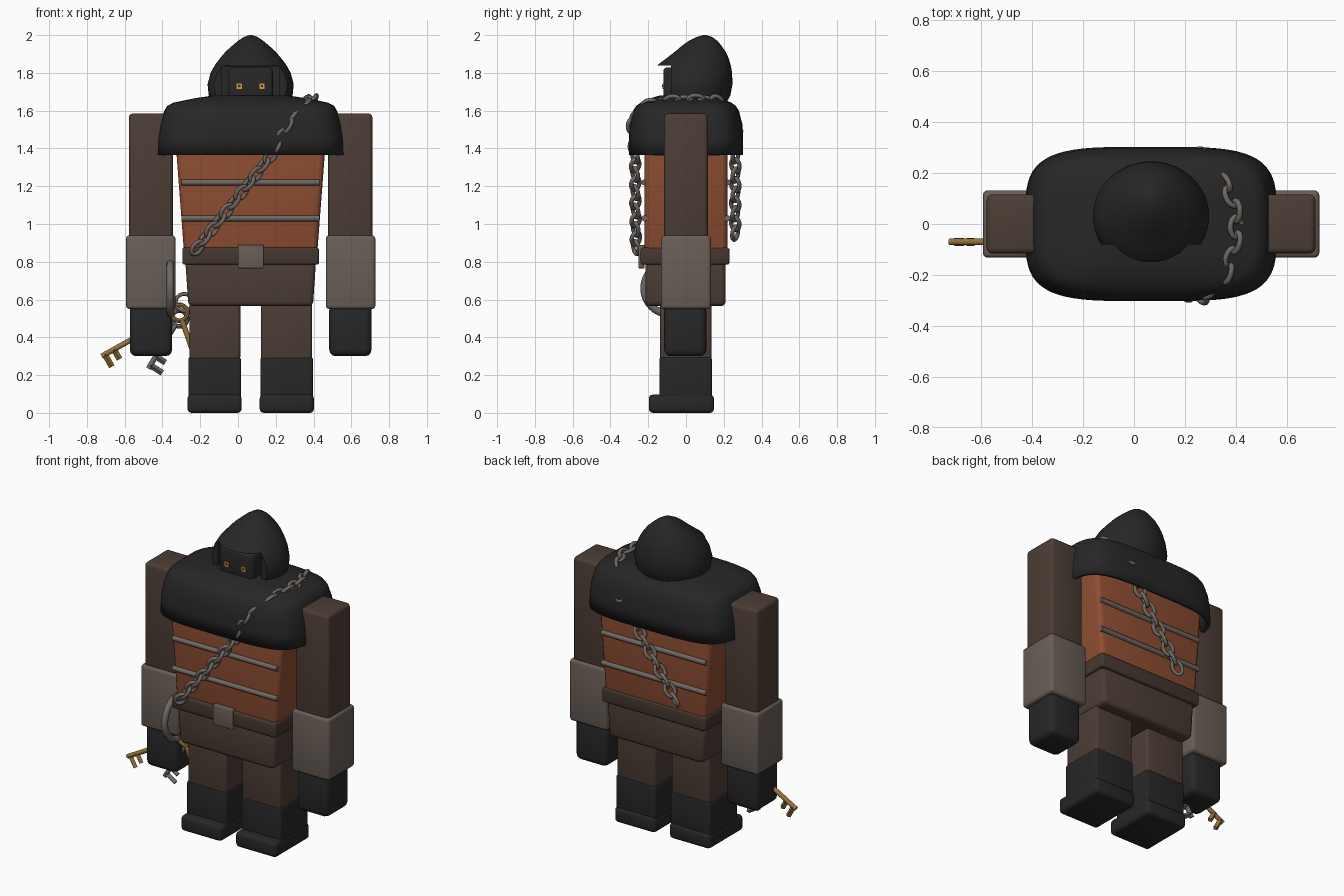
import bpy, bmesh
from math import cos, sin, pi, radians, copysign
from mathutils import Vector, Matrix

if "Cube" in bpy.data.objects:
    bpy.data.objects.remove(bpy.data.objects["Cube"])

CX = 0.067  # body centre line


def material(name, rgb):
    m = bpy.data.materials.new(name)
    m.use_nodes = True
    m.diffuse_color = (*rgb, 1)
    m.node_tree.nodes["Principled BSDF"].inputs["Base Color"].default_value = (*rgb, 1)
    return m


black = material("black cloth", (0.02, 0.02, 0.02))
brown = material("brown leather", (0.073, 0.047, 0.036))
belt_brown = material("dark belt leather", (0.058, 0.038, 0.029))
rust = material("rust tunic", (0.27, 0.075, 0.032))
grey = material("grey leather", (0.14, 0.112, 0.095))
iron = material("iron", (0.16, 0.138, 0.122))
gold = material("gold", (0.31, 0.175, 0.045))
amber = material("amber eyes", (0.68, 0.32, 0.04))


def finish(name, bm, mat, angle=40):
    bmesh.ops.recalc_face_normals(bm, faces=bm.faces)
    mesh = bpy.data.meshes.new(name)
    bm.to_mesh(mesh)
    bm.free()
    ob = bpy.data.objects.new(name, mesh)
    bpy.context.collection.objects.link(ob)
    mesh.materials.append(mat)
    smooth(ob, angle)
    return ob


def smooth(ob, angle):
    bpy.ops.object.select_all(action='DESELECT')
    ob.select_set(True)
    bpy.context.view_layer.objects.active = ob
    bpy.ops.object.shade_smooth_by_angle(angle=radians(angle))


def box(name, xs, ys, zs, mat, bevel=0.0, taper=1.0):
    """Bevelled box; taper scales the width of the bottom end."""
    bm = bmesh.new()
    bmesh.ops.create_cube(bm, size=1)
    mid = [sum(r) / 2 for r in (xs, ys, zs)]
    for v in bm.verts:
        k = taper if v.co.z < 0 else 1
        v.co = (mid[0] + v.co.x * k * (xs[1] - xs[0]),
                mid[1] + v.co.y * (ys[1] - ys[0]),
                mid[2] + v.co.z * (zs[1] - zs[0]))
    if bevel:
        bmesh.ops.bevel(bm, geom=bm.edges[:], offset=bevel, segments=3,
                        profile=0.5, affect='EDGES')
    return finish(name, bm, mat)


def add_rod(bm, a, b, r, sides=10):
    a, b = Vector(a), Vector(b)
    turn = (b - a).to_track_quat('Z', 'Y').to_matrix().to_4x4()
    bmesh.ops.create_cone(bm, cap_ends=True, segments=sides, radius1=r, radius2=r,
                          depth=(b - a).length,
                          matrix=Matrix.Translation((a + b) / 2) @ turn)


def add_ring(bm, mat, R, r, stretch=1.0, n=18, m=8):
    """Torus around local Z, stretched along local X."""
    rows = []
    for i in range(n):
        a = 2 * pi * i / n
        centre = Vector((R * stretch * cos(a), R * sin(a), 0))
        out = Vector((cos(a), sin(a), 0))
        rows.append([bm.verts.new(mat @ (centre + out * r * cos(2 * pi * j / m)
                                         + Vector((0, 0, r * sin(2 * pi * j / m)))))
                     for j in range(m)])
    for i in range(n):
        p, q = rows[i], rows[(i + 1) % n]
        for j in range(m):
            k = (j + 1) % m
            bm.faces.new((p[j], q[j], q[k], p[k]))


def loft(bm, rings, power, n=48, cap_bottom=True, cap_top=True):
    """Rings of (z, half width, front y, back y), as superellipses."""
    rows = []
    for z, hx, front, back in rings:
        row = []
        for i in range(n):
            a = 2 * pi * i / n
            c, s = (copysign(abs(f) ** (2 / power), f) for f in (cos(a), sin(a)))
            row.append(bm.verts.new((CX + hx * c, (front + back) / 2 + (back - front) / 2 * s, z)))
        rows.append(row)
    for p, q in zip(rows, rows[1:]):
        for i in range(n):
            k = (i + 1) % n
            bm.faces.new((p[i], p[k], q[k], q[i]))
    if cap_bottom:
        bm.faces.new(rows[0])
    if cap_top:
        bm.faces.new(rows[-1])


# Torso, hips and belt
box("tunic", (CX - 0.41, CX + 0.41), (-0.22, 0.22), (0.82, 1.6), rust, 0.03, 0.855)
box("hips", (CX - 0.347, CX + 0.347), (-0.215, 0.21), (0.565, 0.82), brown, 0.025, 0.95)
box("belt", (CX - 0.362, CX + 0.362), (-0.24, 0.23), (0.785, 0.875), belt_brown, 0.012)
box("belt_buckle", (CX - 0.068, CX + 0.068), (-0.252, -0.22), (0.765, 0.89), grey, 0.005)

# Limbs, mirrored about the centre line
for side, s in (("left", 1), ("right", -1)):
    def span(inner, outer):
        return sorted((CX + s * inner, CX + s * outer))
    box(side + "_sleeve", span(0.41, 0.645), (-0.116, 0.116), (0.88, 1.585), brown, 0.022)
    box(side + "_bracer", span(0.398, 0.66), (-0.132, 0.132), (0.55, 0.94), grey, 0.018)
    box(side + "_hand", span(0.416, 0.64), (-0.116, 0.108), (0.3, 0.58), black, 0.035)
    box(side + "_leg", span(0.055, 0.325), (-0.138, 0.135), (0.28, 0.65), brown, 0.015)
    box(side + "_boot", span(0.052, 0.33), (-0.14, 0.137), (0.05, 0.295), black, 0.012)
    box(side + "_foot", span(0.048, 0.335), (-0.197, 0.148), (0, 0.097), black, 0.022)

# Metal bands across chest and back
bm = bmesh.new()
for z in (1.03, 1.22):
    for y in (-0.22, 0.22):
        add_rod(bm, (CX - 0.365, y, z), (CX + 0.365, y, z), 0.016)
finish("tunic_bands", bm, iron)

# Shoulder mantle, open underneath
bm = bmesh.new()
loft(bm, [(1.365, 0.494, -0.303, 0.303), (1.45, 0.49, -0.303, 0.303),
          (1.53, 0.478, -0.298, 0.298), (1.6, 0.457, -0.28, 0.28),
          (1.625, 0.442, -0.264, 0.264), (1.642, 0.41, -0.24, 0.24),
          (1.665, 0.3, -0.19, 0.19), (1.68, 0.2, -0.14, 0.14)], 4, 64, cap_bottom=False)
mantle = finish("shoulder_mantle", bm, black, 50)
mod = mantle.modifiers.new("thickness", 'SOLIDIFY')
mod.thickness = 0.025
mod.offset = -1

# Hood with a pointed brim and a face opening
bm = bmesh.new()
loft(bm, [(1.6, 0.19, -0.13, 0.19), (1.68, 0.222, -0.17, 0.235),
          (1.74, 0.228, -0.185, 0.246), (1.8, 0.212, -0.175, 0.244),
          (1.845, 0.187, -0.147, 0.236), (1.88, 0.16, -0.1, 0.225),
          (1.915, 0.13, -0.055, 0.208), (1.945, 0.096, -0.02, 0.187),
          (1.97, 0.066, 0.015, 0.166), (1.99, 0.036, 0.055, 0.138),
          (2.0, 0.008, 0.09, 0.108)], 2)
hood = finish("hood", bm, black)
for label, xs, ys, zs in (("front", (-0.5, 0.6), (-0.5, -0.08), (1.5, 1.84)),
                          ("hollow", (CX - 0.152, CX + 0.152), (-0.5, 0.02), (1.55, 1.835))):
    cutter = box("hood_cutter_" + label, xs, ys, zs, black)
    cutter.hide_render = True
    cut = hood.modifiers.new(label, 'BOOLEAN')
    cut.operation = 'DIFFERENCE'
    cut.object = cutter
    bpy.context.view_layer.objects.active = hood
    bpy.ops.object.modifier_apply(modifier=label)
    bpy.data.objects.remove(cutter)
smooth(hood, 40)

# Face and eyes
box("face", (CX - 0.117, CX + 0.117), (-0.12, 0.06), (1.64, 1.828), black, 0.018)
for side, s in (("left", 1), ("right", -1)):
    x = CX + s * 0.06
    box(side + "_eye", (x - 0.014, x + 0.014), (-0.124, -0.118), (1.715, 1.745), amber)
    box(side + "_pupil", (x - 0.006, x + 0.006), (-0.126, -0.122), (1.724, 1.737), black)

# Chain slung over the left shoulder, front to back
path = [Vector(p) for p in ((-0.215, -0.265, 0.875), (0.18, -0.27, 1.37), (0.27, -0.285, 1.53),
                            (0.36, -0.21, 1.63), (0.4, -0.07, 1.655), (0.4, 0.07, 1.66),
                            (0.36, 0.16, 1.65), (0.27, 0.27, 1.52), (0.18, 0.262, 1.37),
                            (-0.12, 0.26, 0.93))]
bm = bmesh.new()
pitch, carry, count = 0.062, 0.0, 0
for a, b in zip(path, path[1:]):
    d = b - a
    turn = d.to_track_quat('X', 'Z').to_matrix().to_4x4()
    while carry < d.length:
        roll = Matrix.Rotation(radians(35 if count % 2 else -55), 4, 'X')
        add_ring(bm, Matrix.Translation(a + d.normalized() * carry) @ turn @ roll,
                 0.027, 0.0115, 1.5)
        carry += pitch
        count += 1
    carry -= d.length
finish("shoulder_chain", bm, iron, 60)

# Key ring on the right hip
bm = bmesh.new()
lean = Matrix.Rotation(radians(90), 4, 'Y')
add_ring(bm, Matrix.Translation((-0.358, -0.085, 0.66)) @ lean, 0.137, 0.02, n=32)
flat = Matrix.Rotation(radians(90), 4, 'X')
add_ring(bm, Matrix.Translation((-0.285, -0.09, 0.585)) @ flat, 0.045, 0.01)
finish("key_ring", bm, iron, 60)


# Keys: round bow, shaft and two teeth
def key(name, bow, tip, mat):
    bm = bmesh.new()
    bow, tip = Vector(bow), Vector(tip)
    d = (tip - bow).normalized()
    side = Vector((-d.z, 0, d.x))
    add_ring(bm, Matrix.Translation(bow) @ flat, 0.042, 0.012)
    add_rod(bm, bow + d * 0.04, tip, 0.014)
    for back, size in ((0.02, 0.075), (0.075, 0.06)):
        p = tip - d * back
        add_rod(bm, p, p + side * size, 0.016, 4)
    finish(name, bm, mat)


key("long_gold_key", (-0.31, -0.07, 0.53), (-0.722, -0.07, 0.3), gold)
key("iron_key", (-0.31, -0.05, 0.5), (-0.475, -0.05, 0.235), iron)
key("short_gold_key", (-0.31, -0.09, 0.53), (-0.22, -0.09, 0.27), gold)
